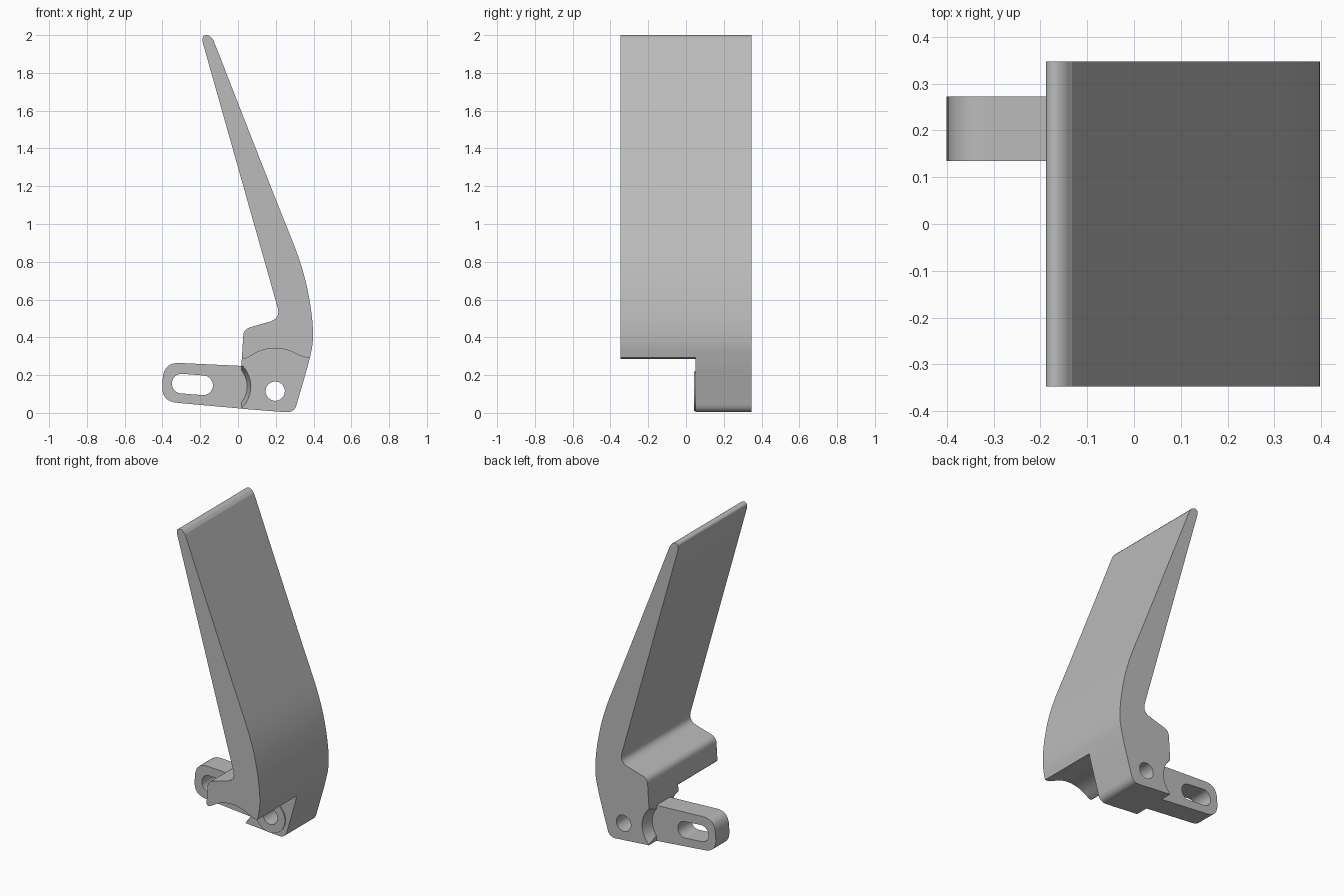
import bpy, bmesh, math
from mathutils import Vector

cube = bpy.data.objects.get("Cube")
if cube:
    bpy.data.objects.remove(cube, do_unlink=True)

grey = bpy.data.materials.new("satin grey")
grey.use_nodes = True
COLOR = (0.5, 0.5, 0.5, 1)
grey.diffuse_color = COLOR
grey.node_tree.nodes["Principled BSDF"].inputs["Base Color"].default_value = COLOR


def spline(pts, steps=8):
    """Smooth curve through every point."""
    p = [Vector(q) for q in pts]
    p = [2 * p[0] - p[1]] + p + [2 * p[-1] - p[-2]]
    out = []
    for a, b, c, d in zip(p, p[1:], p[2:], p[3:]):
        for i in range(steps):
            t = i / steps
            out.append(0.5 * (2 * b + (c - a) * t + (2 * a - 5 * b + 4 * c - d) * t**2
                              + (3 * b - a - 3 * c + d) * t**3))
    return out + [p[-2]]


def rounded(corners, steps=8):
    """Closed outline of (x, z, setback), each corner eased over its setback."""
    out = []
    n = len(corners)
    for i, (x, z, r) in enumerate(corners):
        c = Vector((x, z))
        if r == 0:
            out.append(c)
            continue
        a = c + (Vector(corners[i - 1][:2]) - c).normalized() * r
        b = c + (Vector(corners[(i + 1) % n][:2]) - c).normalized() * r
        for k in range(steps + 1):
            t = k / steps
            out.append(a * (1 - t)**2 + c * 2 * t * (1 - t) + b * t * t)
    return out


def arc(center, radius, start, end, steps=24):
    angles = [math.radians(start + (end - start) * i / steps) for i in range(steps + 1)]
    return [Vector((center[0] + radius * math.cos(a), center[1] + radius * math.sin(a)))
            for a in angles]


def loft(name, front, back, y0, y1):
    """Solid between two matching xz outlines at y0 and y1."""
    bm = bmesh.new()
    f = [bm.verts.new((p[0], y0, p[1])) for p in front]
    b = [bm.verts.new((p[0], y1, p[1])) for p in back]
    bm.faces.new(f)
    bm.faces.new(b[::-1])
    for i in range(len(f)):
        j = (i + 1) % len(f)
        bm.faces.new((f[j], f[i], b[i], b[j]))
    bmesh.ops.recalc_face_normals(bm, faces=bm.faces)
    mesh = bpy.data.meshes.new(name)
    bm.to_mesh(mesh)
    bm.free()
    mesh.materials.append(grey)
    obj = bpy.data.objects.new(name, mesh)
    bpy.context.collection.objects.link(obj)
    return obj


def prism(name, outline, y0, y1):
    return loft(name, outline, outline, y0, y1)


def combine(obj, tool, operation):
    mod = obj.modifiers.new("combine", 'BOOLEAN')
    mod.operation, mod.object, mod.solver = operation, tool, 'EXACT'
    bpy.context.view_layer.objects.active = obj
    bpy.ops.object.modifier_apply(modifier=mod.name)
    bpy.data.objects.remove(tool, do_unlink=True)


HALF = 0.347
PIVOT = (0.197, 0.115)

# Lever body: long tapering blade with a heel block
blade_curve = spline([(0.312, 0.05), (0.378, 0.283), (0.397, 0.415), (0.378, 0.6),
                      (0.325, 0.81), (0.2, 1.13), (0.0, 1.64), (-0.115, 1.935),
                      (-0.138, 1.983), (-0.165, 2.0), (-0.186, 1.99), (-0.187, 1.962)])
heel = rounded([(-0.187, 1.962, 0), (0.226, 0.5, 0.06), (0.03, 0.443, 0.035),
                (0.019, 0.27, 0), (0.019, 0.022, 0), (0.298, 0.0, 0.045),
                (0.312, 0.05, 0)])
lever = prism("lever", blade_curve + heel[1:-1], -HALF, HALF)

# Arched relief under the front half
arch = [(0.6, -0.1), (0.6, 0.292), (0.37, 0.292), (0.345, 0.296)]
arch += arc(PIVOT, 0.227, 58, 122)
arch += [(0.05, 0.291), (0.033, 0.286), (0.018, 0.3), (-0.1, 0.3), (-0.1, -0.1)]
combine(lever, prism("arch_cutter", arch, -0.5, 0.05), 'DIFFERENCE')

# Scooped shoulders on both sides of the arm
SCOOP = (-0.09, 0.14)
wide, narrow = arc(SCOOP, 0.16, 0, 352, 47), arc(SCOOP, 0.138, 0, 352, 47)
combine(lever, loft("front_scoop", wide, narrow, 0.04, 0.135), 'DIFFERENCE')
combine(lever, loft("back_scoop", narrow, wide, 0.272, 0.36), 'DIFFERENCE')

# Slotted arm
arm = prism("arm", rounded([(-0.393, 0.268, 0.085), (0.12, 0.244, 0), (0.12, 0.03, 0),
                            (0.019, 0.0225, 0), (-0.406, 0.061, 0.085)]), 0.135, 0.272)
slot = arc((-0.298, 0.155), 0.052, 84, 264) + arc((-0.185, 0.146), 0.052, 264, 444)
combine(arm, prism("slot_cutter", slot, 0, 0.5), 'DIFFERENCE')
combine(lever, arm, 'UNION')

# Thin boss ring and the pivot hole through it
combine(lever, prism("boss", arc(PIVOT, 0.104, 0, 352, 47), 0.043, 0.08), 'UNION')
combine(lever, prism("pivot_cutter", arc(PIVOT, 0.051, 0, 350, 35), 0, 0.5), 'DIFFERENCE')

bpy.ops.object.select_all(action='DESELECT')
lever.select_set(True)
bpy.context.view_layer.objects.active = lever
bpy.ops.object.shade_smooth_by_angle(angle=math.radians(30))
